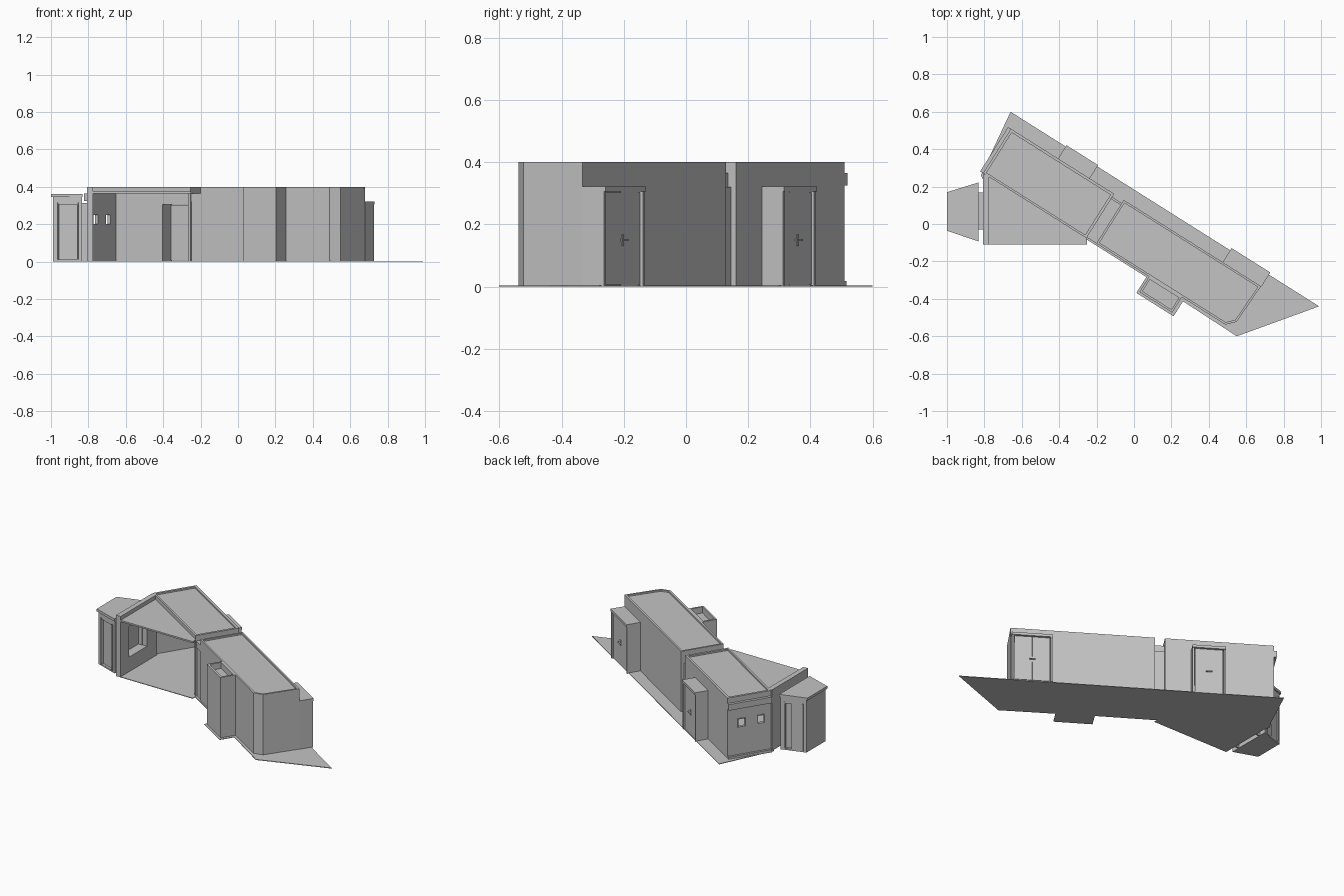
import bpy, bmesh
from math import cos, sin, radians

cube = bpy.data.objects.get("Cube")
if cube:
    bpy.data.objects.remove(cube, do_unlink=True)

grey = bpy.data.materials.new("plain_grey")
grey.use_nodes = True
colour = (0.55, 0.55, 0.55, 1)
grey.diffuse_color = colour
grey.node_tree.nodes["Principled BSDF"].inputs["Base Color"].default_value = colour

ANGLE = radians(-32.2)   # direction of the long building axis
TOP = 0.40


def turn(s, t):
    """Building coordinates (along, across) to world coordinates."""
    return (s * cos(ANGLE) - t * sin(ANGLE), s * sin(ANGLE) + t * cos(ANGLE))


def prism(name, pts, z0, z1):
    bm = bmesh.new()
    low = [bm.verts.new((x, y, z0)) for x, y in pts]
    high = [bm.verts.new((x, y, z1)) for x, y in pts]
    bm.faces.new(low)
    bm.faces.new(high)
    n = len(pts)
    for i in range(n):
        j = (i + 1) % n
        bm.faces.new((low[i], low[j], high[j], high[i]))
    bmesh.ops.recalc_face_normals(bm, faces=bm.faces)
    mesh = bpy.data.meshes.new(name)
    bm.to_mesh(mesh)
    bm.free()
    mesh.materials.append(grey)
    ob = bpy.data.objects.new(name, mesh)
    bpy.context.collection.objects.link(ob)
    return ob


def rect(x0, x1, y0, y1):
    return [(x0, y0), (x1, y0), (x1, y1), (x0, y1)]


def box(name, s0, s1, t0, t1, z0, z1):
    return prism(name, [turn(*p) for p in rect(s0, s1, t0, t1)], z0, z1)


def cut(ob, cutter):
    cutter.hide_render = True
    mod = ob.modifiers.new("opening", "BOOLEAN")
    mod.operation = "DIFFERENCE"
    mod.solver = "EXACT"
    mod.object = cutter
    bpy.context.view_layer.objects.active = ob
    bpy.ops.object.modifier_apply(modifier=mod.name)
    bpy.data.objects.remove(cutter, do_unlink=True)


def strip(name, a, b, width, z0, z1):
    """Upright slab from a to b, growing to the left of that line."""
    dx, dy = b[0] - a[0], b[1] - a[1]
    k = width / (dx * dx + dy * dy) ** 0.5
    n = (-dy * k, dx * k)
    return prism(name, [a, b, (b[0] + n[0], b[1] + n[1]), (a[0] + n[0], a[1] + n[1])], z0, z1)


def rim(name, pts, width, z0, z1):
    for i, a in enumerate(pts):
        strip(name, a, pts[(i + 1) % len(pts)], width, z0, z1)


# Ground sheet with its pointed end, front bay and terrace
ground = [turn(*p) for p in ((-0.878, 0.156), (-0.832, -0.215))]
ground += [(-0.80, 0.22), (-0.80, -0.11), (-0.25, -0.11)]
ground += [turn(*p) for p in ((-0.17, -0.205), (0.207, -0.205), (0.207, -0.305),
                              (0.442, -0.305), (0.442, -0.21), (0.785, -0.215), (1.072, 0.155))]
prism("ground", ground, 0, 0.004)

# West hall: open toward the terrace
W0, W1, F, B = -0.828, -0.175, -0.2, 0.08
end = box("west_hall_end_wall", W0, W0 + 0.015, F, B, 0, TOP)
for t in (-0.135, -0.01):
    cut(end, box("window_cutter", W0 - 0.1, W0 + 0.1, t - 0.022, t + 0.022, 0.20, 0.25))
    for side in (-0.026, 0.022):
        box("window_jamb", W0 - 0.005, W0, t + side, t + side + 0.004, 0.196, 0.254)
    for z in (0.196, 0.25):
        box("window_rail", W0 - 0.005, W0, t - 0.022, t + 0.022, z, z + 0.004)
back = box("west_hall_back_wall", W0, W1, B - 0.015, B, 0, TOP)
cut(back, box("doorway_cutter", -0.518, -0.342, B - 0.1, B + 0.1, -0.1, 0.305))
box("west_hall_inner_wall", W1 - 0.015, W1, F, B, 0, TOP)
box("west_hall_roof", W0, W1, F, B, 0.37, 0.39)
rim("west_hall_parapet", [turn(*p) for p in rect(W0, W1, F, B)], 0.012, 0.39, TOP)
box("end_wall_band", W0 - 0.018, W0, F, B, 0.325, 0.365)
box("end_wall_step", W0 - 0.014, W0, F, B, 0, 0.018)

# East hall with a chamfered front corner
east = [turn(*p) for p in ((-0.115, -0.195), (0.70, -0.195), (0.743, -0.15), (0.752, B), (-0.115, B))]
prism("east_hall", east, 0, 0.39)
rim("east_hall_parapet", east, 0.012, 0.39, TOP)

# Low link between the halls
box("link_passage", W1, -0.115, F + 0.01, B - 0.02, 0, 0.32)
box("link_roof", W1, -0.115, F + 0.005, B - 0.03, 0.32, 0.365)


def door_porch(side, s0, s1, t1, leaves):
    wall = 0.012
    for s in (s0, s1 - wall):
        box(side + "_porch_side", s, s + wall, B, t1, 0, 0.305)
    box(side + "_porch_roof", s0, s1, B, t1 + 0.004, 0.305, 0.322)
    width = (s1 - s0 - 2 * wall - 0.006) / leaves
    for i in range(leaves):
        a = s0 + wall + 0.003 + i * width
        box(side + "_door", a + 0.001, a + width - 0.001, t1 - 0.016, t1 - 0.008, 0.006, 0.303)
    mid = (s0 + s1) / 2
    box(side + "_door_plate", mid - 0.005, mid + 0.005, t1 - 0.008, t1 - 0.005, 0.13, 0.168)
    box(side + "_door_handle", mid - 0.018, mid + 0.018, t1 - 0.005, t1 + 0.003, 0.146, 0.152)


door_porch("west", -0.53, -0.33, 0.16, 1)
door_porch("east", 0.51, 0.755, 0.165, 2)

# Front bay with a sunken roof
bay = [turn(*p) for p in rect(0.218, 0.425, -0.292, -0.194)]
prism("front_bay", bay, 0, 0.36)
rim("front_bay_parapet", bay, 0.012, 0.36, TOP)

# Terrace: side wall with a wide opening, and a three-cornered canopy
side_wall = prism("terrace_side_wall", rect(-0.808, -0.775, -0.11, 0.265), 0, TOP)
cut(side_wall, prism("opening_cutter", rect(-0.9, -0.7, -0.025, 0.165), 0.10, 0.30))
prism("terrace_canopy", [(-0.78, 0.265), (-0.78, -0.11), (-0.25, -0.11), turn(W1, F)], 0.365, 0.375)

# Entrance pavilion with tapering sides
LOW, HIGH = -0.99, -0.835
pavilion = [(LOW, -0.03), (HIGH, -0.085), (HIGH, 0.215), (LOW, 0.165)]
body = prism("pavilion", pavilion, 0, 0.345)
prism("pavilion_roof", [(-1.0, -0.036), (-0.832, -0.093), (-0.832, 0.222), (-1.0, 0.17)], 0.345, 0.362)


def along(a, b, f):
    return (a[0] + (b[0] - a[0]) * f, a[1] + (b[1] - a[1]) * f)


for label, a, b in (("front", pavilion[0], pavilion[1]), ("back", pavilion[2], pavilion[3])):
    p, q = along(a, b, 0.18), along(a, b, 0.84)
    cut(body, strip("recess_cutter", p, q, 0.015, 0.01, 0.305))
    cut(body, strip("recess_cutter", q, p, 0.01, 0.01, 0.305))
    for f in (0.14, 0.84):
        strip(label + "_pavilion_jamb", along(a, b, f + 0.04), along(a, b, f), 0.005, 0.01, 0.315)

# Bridge from the pavilion into the terrace opening
for y in (-0.03, 0.16):
    prism("bridge_side", rect(HIGH, -0.808, y, y + 0.008), 0, 0.31)
prism("bridge_roof", rect(HIGH, -0.808, -0.03, 0.168), 0.30, 0.312)
prism("bridge_floor", rect(HIGH, -0.808, -0.022, 0.16), 0.09, 0.10)
